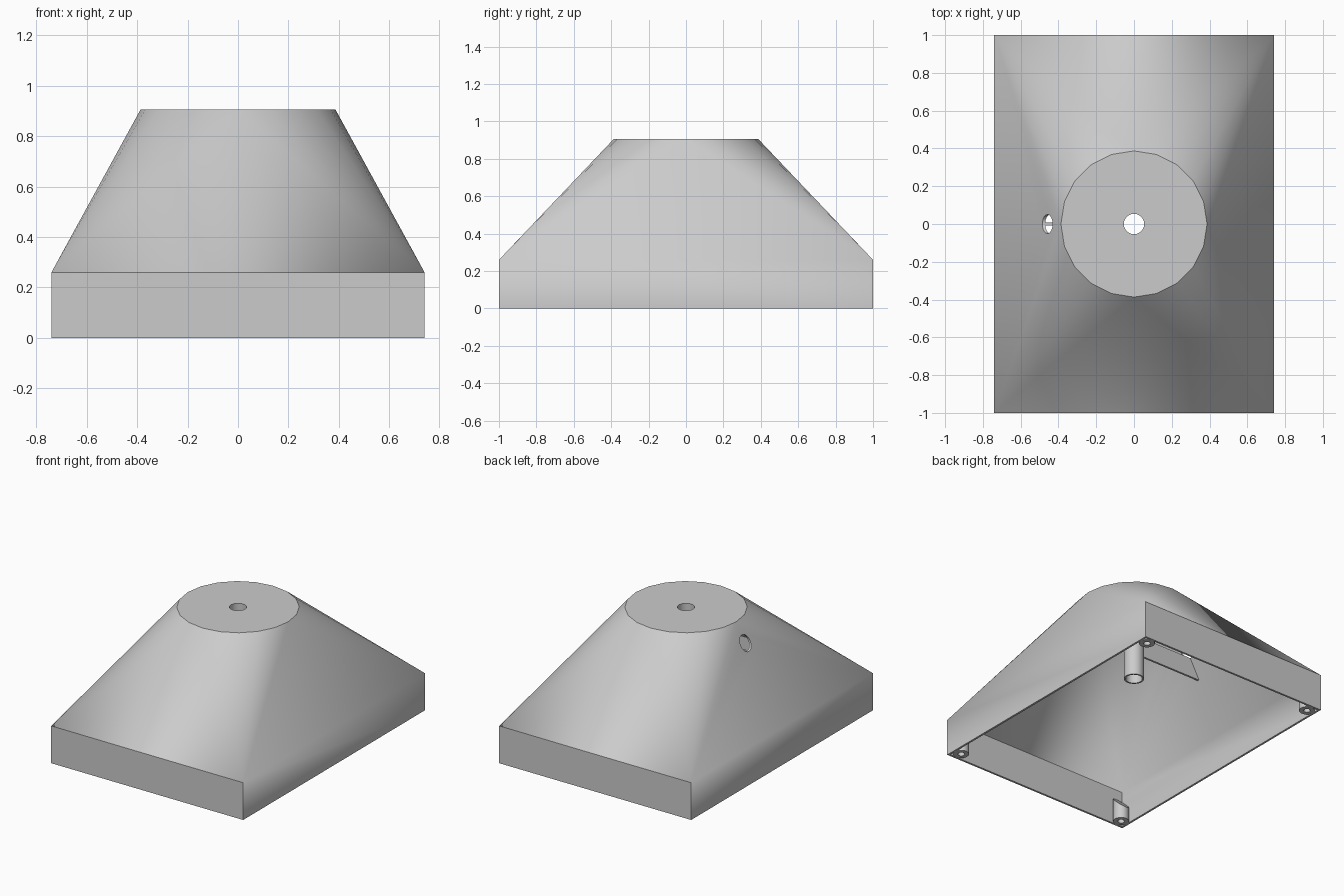
import bpy, bmesh, math
from mathutils import Matrix

if "Cube" in bpy.data.objects:
    bpy.data.objects.remove(bpy.data.objects["Cube"])

HX, HY, WALL_H, TOP, R_TOP = 0.74, 1.0, 0.26, 0.905, 0.387
T = 0.014            # wall thickness
HOLE_R = 0.054

grey = bpy.data.materials.new("light grey")
grey.use_nodes = True
colour = (0.6, 0.6, 0.6, 1)
grey.diffuse_color = colour
grey.node_tree.nodes["Principled BSDF"].inputs["Base Color"].default_value = colour


def finish(name, bm):
    bmesh.ops.recalc_face_normals(bm, faces=bm.faces)
    me = bpy.data.meshes.new(name)
    bm.to_mesh(me)
    bm.free()
    me.materials.append(grey)
    ob = bpy.data.objects.new(name, me)
    bpy.context.collection.objects.link(ob)
    return ob


def activate(ob):
    bpy.ops.object.select_all(action='DESELECT')
    ob.select_set(True)
    bpy.context.view_layer.objects.active = ob


def smooth(ob):
    activate(ob)
    bpy.ops.object.shade_smooth_by_angle(angle=math.radians(30))


def cut(ob, cutter):
    activate(ob)
    mod = ob.modifiers.new("cut", 'BOOLEAN')
    mod.operation, mod.solver, mod.object = 'DIFFERENCE', 'EXACT', cutter
    bpy.ops.object.modifier_apply(modifier=mod.name)


def circle(r, z, n, cx=0, cy=0):
    return [(cx + r * math.cos(i * math.tau / n), cy + r * math.sin(i * math.tau / n), z)
            for i in range(n)]


def hood(name, hx, hy, z0, z1, z2, r):
    """Box base blending into a round top."""
    bm = bmesh.new()
    pts = [(sx * hx, sy * hy, z) for z in (z0, z1) for sx in (-1, 1) for sy in (-1, 1)]
    for p in pts + circle(r, z2, 20):
        bm.verts.new(p)
    bmesh.ops.convex_hull(bm, input=bm.verts)
    bmesh.ops.dissolve_limit(bm, angle_limit=0.005, verts=bm.verts, edges=bm.edges)
    return finish(name, bm)


def rod(name, r, length, matrix):
    bm = bmesh.new()
    bmesh.ops.create_cone(bm, cap_ends=True, segments=24, radius1=r, radius2=r,
                          depth=length, matrix=matrix)
    return finish(name, bm)


def loft(name, rings, closed):
    """Skin rings of points; join last to first, or cap the ends."""
    bm = bmesh.new()
    rows = [[bm.verts.new(p) for p in ring] for ring in rings]
    n = len(rows[0])
    pairs = list(zip(rows, rows[1:])) + ([(rows[-1], rows[0])] if closed else [])
    for a, b in pairs:
        for i in range(n):
            j = (i + 1) % n
            bm.faces.new((a[i], a[j], b[j], b[i]))
    if not closed:
        bm.faces.new(rows[0])
        bm.faces.new(rows[-1])
    return finish(name, bm)


# Hollow shell with a round top
shell = hood("shell", HX, HY, 0, WALL_H, TOP, R_TOP)
cavity = hood("cavity_cutter", HX - T, HY - T, -0.1, WALL_H - 0.004, TOP - T, R_TOP - 0.007)
top_drill = rod("top_drill", HOLE_R, 0.4, Matrix.Translation((0, 0, TOP)))
cord_drill = rod("cord_drill", 0.05, 0.63,
                 Matrix.Translation((-0.385, 0, 0.775)) @ Matrix.Rotation(math.pi / 2, 4, 'Y'))
for cutter in (cavity, top_drill, cord_drill):
    cut(shell, cutter)
smooth(shell)

# Central tube under the top
tube = loft("centre_tube", [circle(0.065, 0.4, 24), circle(0.065, TOP - T, 24),
                            circle(HOLE_R, TOP - T, 24), circle(HOLE_R, 0.4, 24)], True)
smooth(tube)

# Thin rib from the tube to the sloping wall
outline = [(-0.06, 0.59), (-0.548, 0.59), (-0.386, TOP - T), (-0.06, TOP - T)]
rib = loft("inner_rib", [[(x, y, z) for x, z in outline] for y in (-0.007, 0.007)], False)
cut(rib, cord_drill)

# Corner screw posts with slanted tops rising to the wall
for sx, side in ((-1, "right"), (1, "left")):
    for sy, end in ((-1, "front"), (1, "back")):
        cx, cy = sx * (HX - T - 0.05), sy * (HY - T - 0.05)
        base = circle(0.051, 0, 20, cx, cy)
        slant = [(x, y, 0.135 + (y - cy) * sy) for x, y, z in base]
        post = loft(f"screw_post_{end}_{side}",
                    [circle(0.022, 0.06, 20, cx, cy), circle(0.022, 0, 20, cx, cy),
                     base, slant], False)
        smooth(post)

for cutter in (cavity, top_drill, cord_drill):
    bpy.data.objects.remove(cutter)
